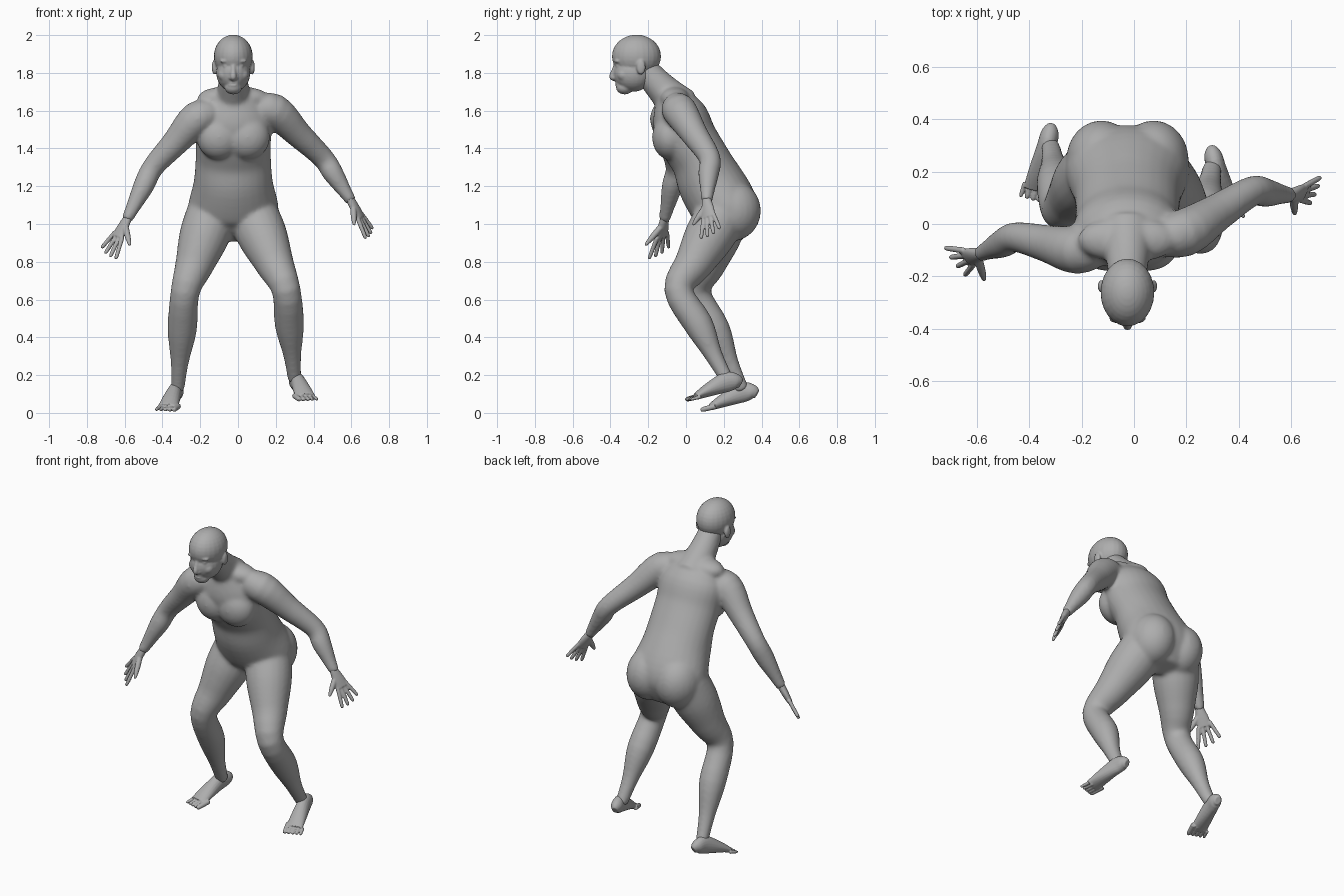
import bpy, bmesh, math
from mathutils import Vector, Matrix

cube = bpy.data.objects.get("Cube")
if cube:
    bpy.data.objects.remove(cube, do_unlink=True)

skin = bpy.data.materials.new("plain_grey")
skin.use_nodes = True
grey = (.42, .42, .42, 1)
skin.diffuse_color = grey
skin.node_tree.nodes["Principled BSDF"].inputs["Base Color"].default_value = grey

side_axis, depth_axis = Vector((1, 0, 0)), Vector((0, 1, 0))
middle = -.025


def smooth_path(rows, steps=4):
    """Catmull-Rom interpolation through the section rows."""
    path = []
    for index in range(len(rows) - 1):
        start, end = rows[index], rows[index + 1]
        before = rows[max(index - 1, 0)]
        after = rows[min(index + 2, len(rows) - 1)]
        for step in range(steps):
            t = step / steps
            bend = before * 2 - start * 5 + end * 4 - after
            twist = start * 3 - before - end * 3 + after
            path.append(start + (end - before) * t / 2 + bend * t * t / 2 + twist * t ** 3 / 2)
    return path + [rows[-1]]


def loft(bm, sections, across=side_axis, sides=20):
    """Closed tube through (centre, half width, half depth) sections."""
    rows = smooth_path([Vector((*centre, width, depth)) for centre, width, depth in sections])
    centres = [Vector(row[:3]) for row in rows]
    rings = []
    for index, (centre, row) in enumerate(zip(centres, rows)):
        tangent = (centres[min(index + 1, len(rows) - 1)] - centres[max(index - 1, 0)]).normalized()
        right = (across - tangent * across.dot(tangent)).normalized()
        front = tangent.cross(right)
        angles = [math.tau * corner / sides for corner in range(sides)]
        rings.append([bm.verts.new(centre + right * math.cos(angle) * row[3]
                                   + front * math.sin(angle) * row[4]) for angle in angles])
    faces = [bm.faces.new(rings[0][::-1]), bm.faces.new(rings[-1])]
    for lower, upper in zip(rings, rings[1:]):
        for corner in range(sides):
            following = (corner + 1) % sides
            faces.append(bm.faces.new((lower[corner], lower[following], upper[following], upper[corner])))
    bmesh.ops.recalc_face_normals(bm, faces=faces)


def tube(bm, points, radii, **options):
    loft(bm, [(point, radius, radius) for point, radius in zip(points, radii)], **options)


def ball(bm, centre, radii):
    matrix = Matrix.Translation(centre) @ Matrix.Diagonal((*radii, 1))
    bmesh.ops.create_uvsphere(bm, u_segments=24, v_segments=16, radius=1, matrix=matrix)


def pair(bm, offset, depth, height, radii):
    """Two mirrored balls beside the midline."""
    for sign in (-1, 1):
        ball(bm, (middle + sign * offset, depth, height), radii)


def finish(name, bm, voxel, relaxing):
    """Fuse overlapping volumes into one smooth surface."""
    mesh = bpy.data.meshes.new(name)
    bm.to_mesh(mesh)
    bm.free()
    mesh.materials.append(skin)
    obj = bpy.data.objects.new(name, mesh)
    bpy.context.collection.objects.link(obj)
    fuse = obj.modifiers.new("fuse", 'REMESH')
    fuse.mode = 'VOXEL'
    fuse.voxel_size = voxel
    fuse.use_smooth_shade = True
    relax = obj.modifiers.new("relax", 'SMOOTH')
    relax.factor = .5
    relax.iterations = relaxing


# Torso, leaning forward
body = bmesh.new()
torso = [(.26, .92, .1, .06), (.24, .99, .2, .13), (.21, 1.08, .24, .175), (.13, 1.22, .21, .175),
         (.075, 1.34, .2, .155), (.01, 1.45, .2, .155), (-.04, 1.58, .2, .145), (-.09, 1.7, .1, .07)]
loft(body, [((middle, depth, height), width, thick) for depth, height, width, thick in torso], sides=28)
pair(body, .075, -.085, 1.46, (.12, .095, .12))     # chest
pair(body, .1, .245, 1.07, (.135, .152, .16))       # buttocks
pair(body, .06, -.06, 1.665, (.13, .08, .06))       # upper shoulders

# Neck
tube(body, [(middle, -.03, 1.62), (middle, -.11, 1.7), (middle, -.175, 1.77), (middle, -.24, 1.85)],
     (.11, .088, .076, .065))


def arm(bm, shoulder, elbow, wrist):
    collar = Vector((middle, -.06, 1.6)).lerp(shoulder, .5)
    tube(bm, [collar, shoulder, shoulder.lerp(elbow, .5), elbow, elbow.lerp(wrist, .35),
              elbow.lerp(wrist, .75), wrist], (.07, .092, .072, .058, .056, .039, .03), across=depth_axis)


def leg(bm, hip, knee, ankle):
    calf = knee.lerp(ankle, .38) + depth_axis * .008
    tube(bm, [hip, hip.lerp(knee, .3), hip.lerp(knee, .65), knee, calf,
              knee.lerp(ankle, .72), ankle], (.135, .132, .103, .077, .078, .048, .036))


def hand(name, wrist, reach, spread, smallest=.01):
    """Palm, four fanned fingers and a thumb; spread is the step between fingertips."""
    bm = bmesh.new()
    knuckles = wrist + reach * .48
    loft(bm, [(wrist - reach * .15, .022, .02), (wrist, .027, .022), (wrist.lerp(knuckles, .5), .037, .02),
              (knuckles, .041, .015)], across=spread)
    thumb = wrist + reach * .45 - spread * 2.5
    base = wrist + reach * .14 - spread * .3
    digits = [(base, thumb, .017)]
    for place in (-1.5, -.5, .5, 1.5):
        length = 1.03 - abs(place - .1) * .05
        digits.append((knuckles - reach * .06 + spread * place * .5,
                       wrist + reach * length + spread * place, .012))
    for root, tip, radius in digits:
        tube(bm, [root, root.lerp(tip, .5), root.lerp(tip, .9), tip],
             (radius, radius * .95, smallest, smallest / 2), across=spread, sides=10)
    finish(name, bm, .0045, 2)


def foot(name, heel, toes, outward):
    """Wedge along the sole from heel to toe roots, plus five toes."""
    bm = bmesh.new()
    rise = Vector((0, 0, 1))
    profile = [(0, .018, .024), (.1, .034, .042), (.3, .038, .053), (.65, .047, .038), (.95, .052, .019)]
    loft(bm, [(heel.lerp(toes, along) + rise * height, width, height) for along, width, height in profile])
    forward = (toes - heel).normalized()
    for toe in range(5):
        radius = .016 - .0015 * toe
        root = toes + side_axis * outward * (toe - 2) * .025 + rise * radius - forward * .04
        tip = root + forward * (.085 - .007 * toe) + side_axis * outward * .006
        tube(bm, [root, root.lerp(tip, .8), tip], (radius, radius * .85, radius / 2), sides=10)
    finish(name, bm, .004, 2)


# Limbs, posed by their joints
left_wrist, right_wrist = Vector((.6, .11, 1.12)), Vector((-.59, -.115, 1.02))
arm(body, Vector((.19, -.035, 1.6)), Vector((.45, .125, 1.35)), left_wrist)
arm(body, Vector((-.215, -.1, 1.56)), Vector((-.45, -.05, 1.3)), right_wrist)
leg(body, Vector((.08, .19, 1.05)), Vector((.255, -.04, .65)), Vector((.3, .22, .17)))
leg(body, Vector((-.14, .2, 1.05)), Vector((-.28, .055, .64)), Vector((-.32, .3, .12)))
finish("body", body, .01, 14)

hand("left_hand", left_wrist, Vector((.1, .02, -.18)), Vector((.012, .033, .018)))
hand("right_hand", right_wrist, Vector((-.1, -.03, -.185)), Vector((-.025, .035, .02)))
foot("left_foot", Vector((.295, .29, .13)), Vector((.36, .04, .065)), 1)
foot("right_foot", Vector((-.315, .375, .075)), Vector((-.375, .12, .01)), -1)

# Head with its features
head = bmesh.new()
ball(head, (middle, -.262, 1.888), (.103, .13, .114))                  # skull
ball(head, (middle, -.28, 1.8), (.09, .105, .1))                       # face
ball(head, (middle, -.325, 1.722), (.046, .045, .036))                 # chin
tube(head, [(middle, -.37, 1.85), (middle, -.383, 1.81), (middle, -.39, 1.778), (middle, -.37, 1.768)],
     (.01, .013, .017, .012))                                          # nose
for lip in (1.748, 1.734):
    ball(head, (middle, -.355, lip), (.03, .02, .008))
pair(head, .038, -.362, 1.862, (.034, .018, .011))                     # brows
pair(head, .036, -.358, 1.836, (.019, .014, .01))                      # eyelids
pair(head, .045, -.33, 1.79, (.036, .035, .035))                       # cheeks
pair(head, .015, -.38, 1.772, (.009, .01, .008))                       # nostrils
pair(head, .1, -.238, 1.83, (.014, .024, .04))                         # ears
finish("head", head, .006, 4)
